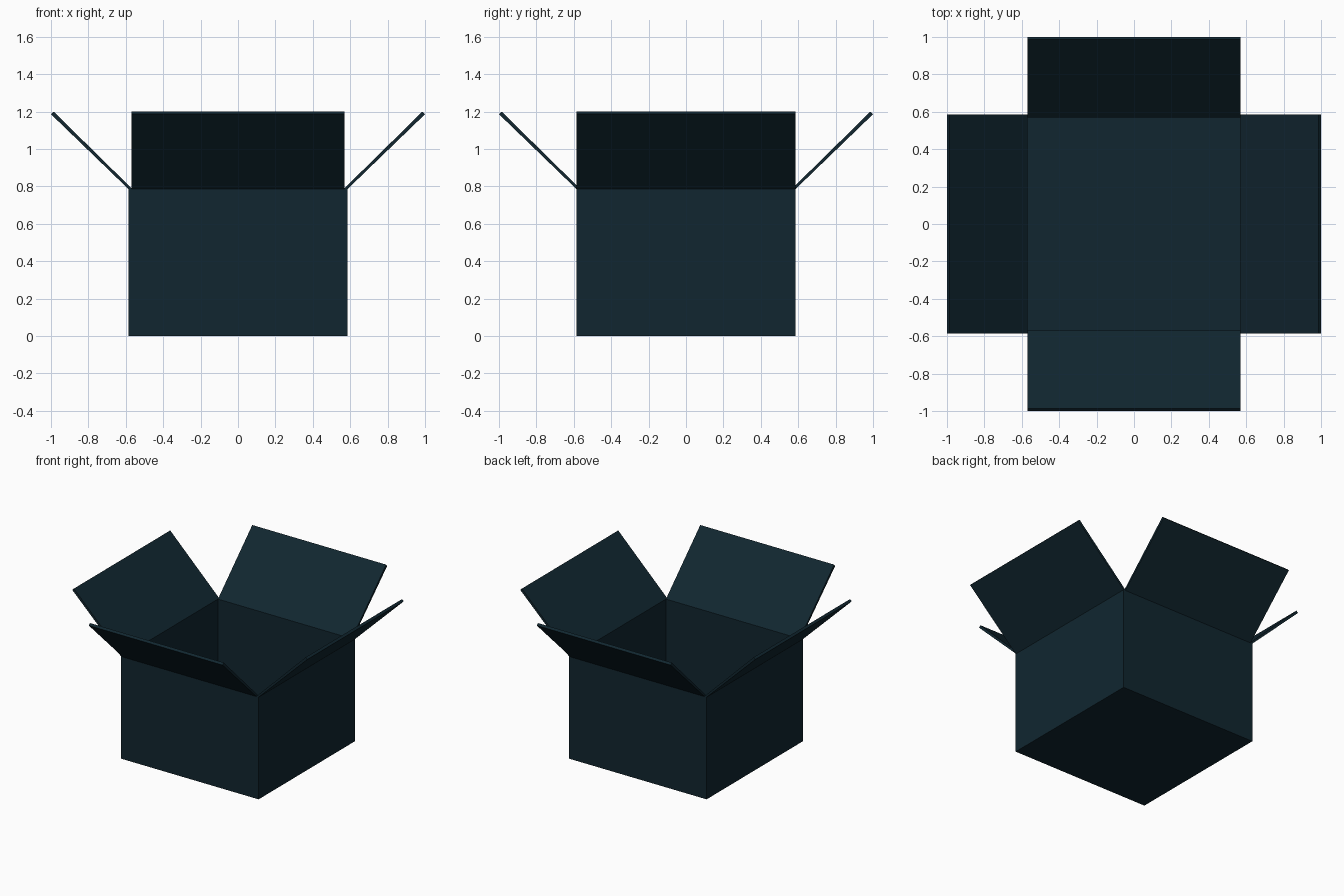
import bpy, bmesh, math
from mathutils import Matrix

if "Cube" in bpy.data.objects:
    bpy.data.objects.remove(bpy.data.objects["Cube"])

card = bpy.data.materials.new("dark teal card")
card.diffuse_color = (0.0054, 0.0193, 0.0292, 1)
card.use_nodes = True
card.node_tree.nodes["Principled BSDF"].inputs["Base Color"].default_value = card.diffuse_color

OUT, T = 0.585, 0.016          # outer half width, card thickness
INN = OUT - T
RIM = 0.79                     # fold height
TIP = 1.2                      # top of the flaps


def prism(name, profile, half, turn):
    """Extrude an (x, z) profile along y, then turn it about z."""
    bm = bmesh.new()
    a = [bm.verts.new((x, -half, z)) for x, z in profile]
    b = [bm.verts.new((x, half, z)) for x, z in profile]
    n = len(profile)
    bm.faces.new(a)
    bm.faces.new(b[::-1])
    for i in range(n):
        j = (i + 1) % n
        bm.faces.new((a[j], a[i], b[i], b[j]))
    bmesh.ops.recalc_face_normals(bm, faces=bm.faces)
    bmesh.ops.transform(bm, matrix=Matrix.Rotation(turn, 4, 'Z'), verts=bm.verts)
    me = bpy.data.meshes.new(name)
    bm.to_mesh(me)
    bm.free()
    me.materials.append(card)
    ob = bpy.data.objects.new(name, me)
    bpy.context.collection.objects.link(ob)
    return ob


wall = [(INN, 0), (OUT, 0), (OUT, RIM - 0.005), (INN, RIM)]
flap = [(INN, RIM), (OUT, RIM - 0.005), (1.0, TIP - 0.014), (0.986, TIP)]

# Four walls, each with its open flap; front and back fit between the sides
for k, side in enumerate(("right", "back", "left", "front")):
    half = OUT if k % 2 == 0 else INN
    prism(side + "_wall", wall, half, k * math.pi / 2)
    prism(side + "_flap", flap, half, k * math.pi / 2)

# Floor panel
prism("box_floor", [(-INN, 0), (INN, 0), (INN, T), (-INN, T)], INN, 0)
